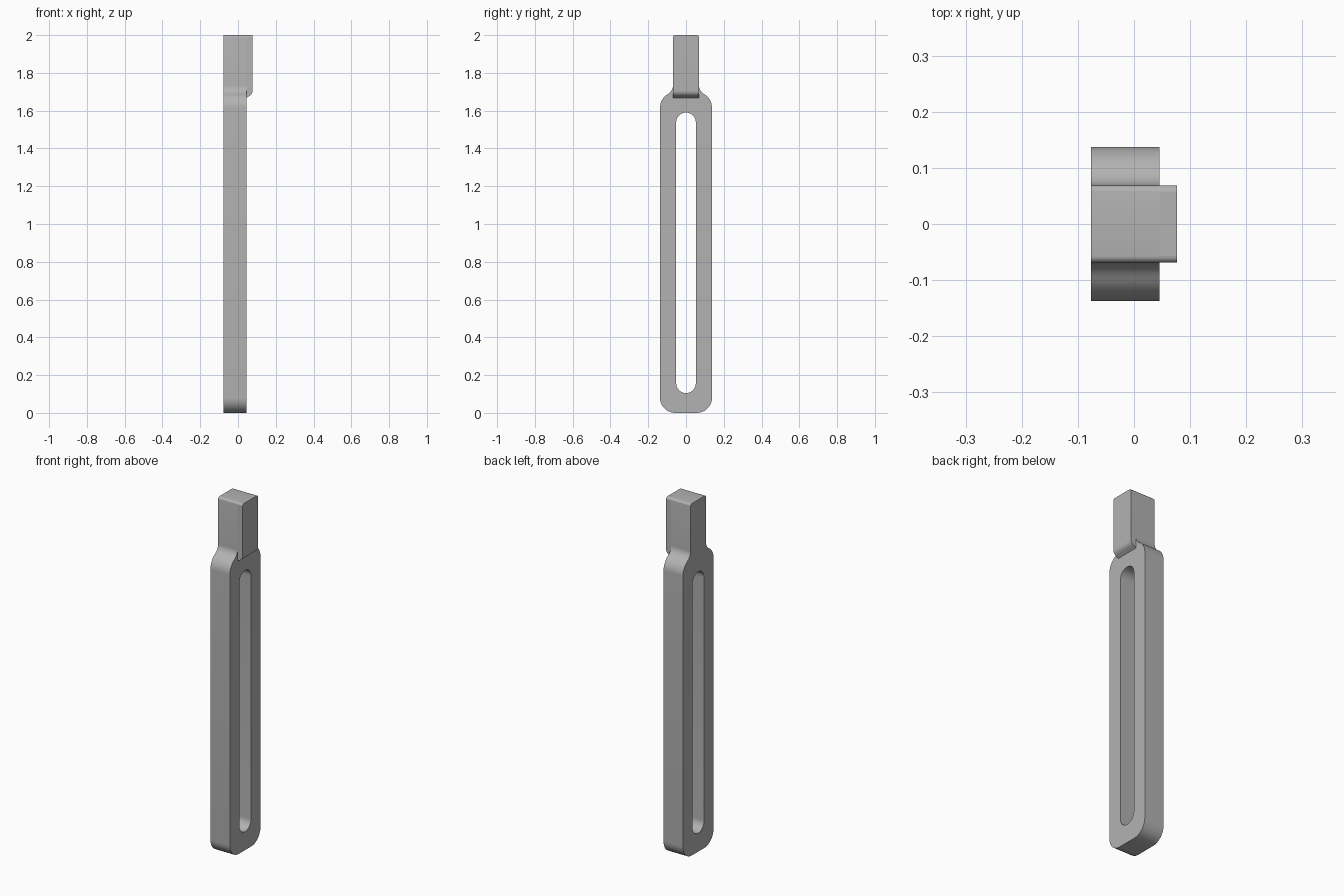
import bpy, bmesh
from math import sin, cos, radians

cube = bpy.data.objects.get("Cube")
if cube:
    bpy.data.objects.remove(cube)

grey = bpy.data.materials.new("plain_grey")
grey.use_nodes = True
colour = (0.45, 0.45, 0.45, 1)
grey.diffuse_color = colour
grey.node_tree.nodes["Principled BSDF"].inputs["Base Color"].default_value = colour

BACK, FACE, LIP = -0.077, 0.045, 0.077   # depth planes along x
WIDE, NECK, TOP = 0.1375, 0.069, 2.0     # half widths and height


def arc(cu, cv, r, start, end, steps=10):
    angles = [radians(start + (end - start) * i / steps) for i in range(steps + 1)]
    return [(cu + r * cos(a), cv + r * sin(a)) for a in angles]


def mirrored(half):
    """Close a right-hand half outline with its reflection."""
    return half + [(-u, v) for u, v in reversed(half)]


def extrude_outlines(name, loops, place, offset):
    bm = bmesh.new()
    edges = []
    for loop in loops:
        verts = [bm.verts.new(place(u, v)) for u, v in loop]
        edges += [bm.edges.new((a, b)) for a, b in zip(verts, verts[1:] + verts[:1])]
    bmesh.ops.triangle_fill(bm, edges=edges, use_beauty=True)
    bmesh.ops.dissolve_limit(bm, angle_limit=0.01, verts=[], edges=bm.edges[:])
    ext = bmesh.ops.extrude_face_region(bm, geom=bm.faces[:], use_keep_orig=True)
    moved = [g for g in ext["geom"] if isinstance(g, bmesh.types.BMVert)]
    bmesh.ops.translate(bm, vec=offset, verts=moved)
    bmesh.ops.recalc_face_normals(bm, faces=bm.faces[:])
    return finish(name, bm)


def finish(name, bm):
    mesh = bpy.data.meshes.new(name)
    bm.to_mesh(mesh)
    bm.free()
    mesh.materials.append(grey)
    obj = bpy.data.objects.new(name, mesh)
    bpy.context.collection.objects.link(obj)
    bpy.ops.object.select_all(action="DESELECT")
    obj.select_set(True)
    bpy.context.view_layer.objects.active = obj
    bpy.ops.object.shade_smooth_by_angle(angle=radians(30))
    return obj


# Slotted plate with rounded foot, curved shoulders and a narrow neck
edge = 0.012
foot = arc(WIDE - 0.08, 0.08, 0.08, -90, 0)
shoulder = arc(WIDE - 0.085, 1.615, 0.085, 0, 60)
fillet = arc(0.121, 1.734, 0.052, 240, 180)
crown = arc(NECK - edge, TOP - edge, edge, 0, 90, 5)
outline = mirrored(foot + shoulder + fillet[1:] + crown)
slot_r = 0.052
slot = mirrored(arc(0, 0.105 + slot_r, slot_r, -88, 0)
                + arc(0, 1.59 - slot_r, slot_r, 0, 88))
extrude_outlines("slotted_plate", [outline, slot],
                 lambda u, v: (BACK, u, v), (FACE - BACK, 0, 0))

# Raised lip on the head, rounded underneath
under = arc(0.047, 1.705, 0.03, -60, 0, 8)
side = [(FACE, 1.668)] + under + [(LIP, TOP), (FACE, TOP)]
lip = extrude_outlines("head_lip", [side],
                       lambda u, v: (u, -NECK, v), (0, 2 * NECK, 0))

# Round the two top edges of the lip to match the plate
bm = bmesh.new()
bm.from_mesh(lip.data)
rims = [e for e in bm.edges
        if all(v.co.z > TOP - 0.001 for v in e.verts)
        and abs(e.verts[0].co.y - e.verts[1].co.y) < 0.001]
bmesh.ops.bevel(bm, geom=rims, offset=edge, segments=5, profile=0.5, affect="EDGES")
bm.to_mesh(lip.data)
bm.free()
bpy.context.view_layer.objects.active = lip
bpy.ops.object.shade_smooth_by_angle(angle=radians(30))
